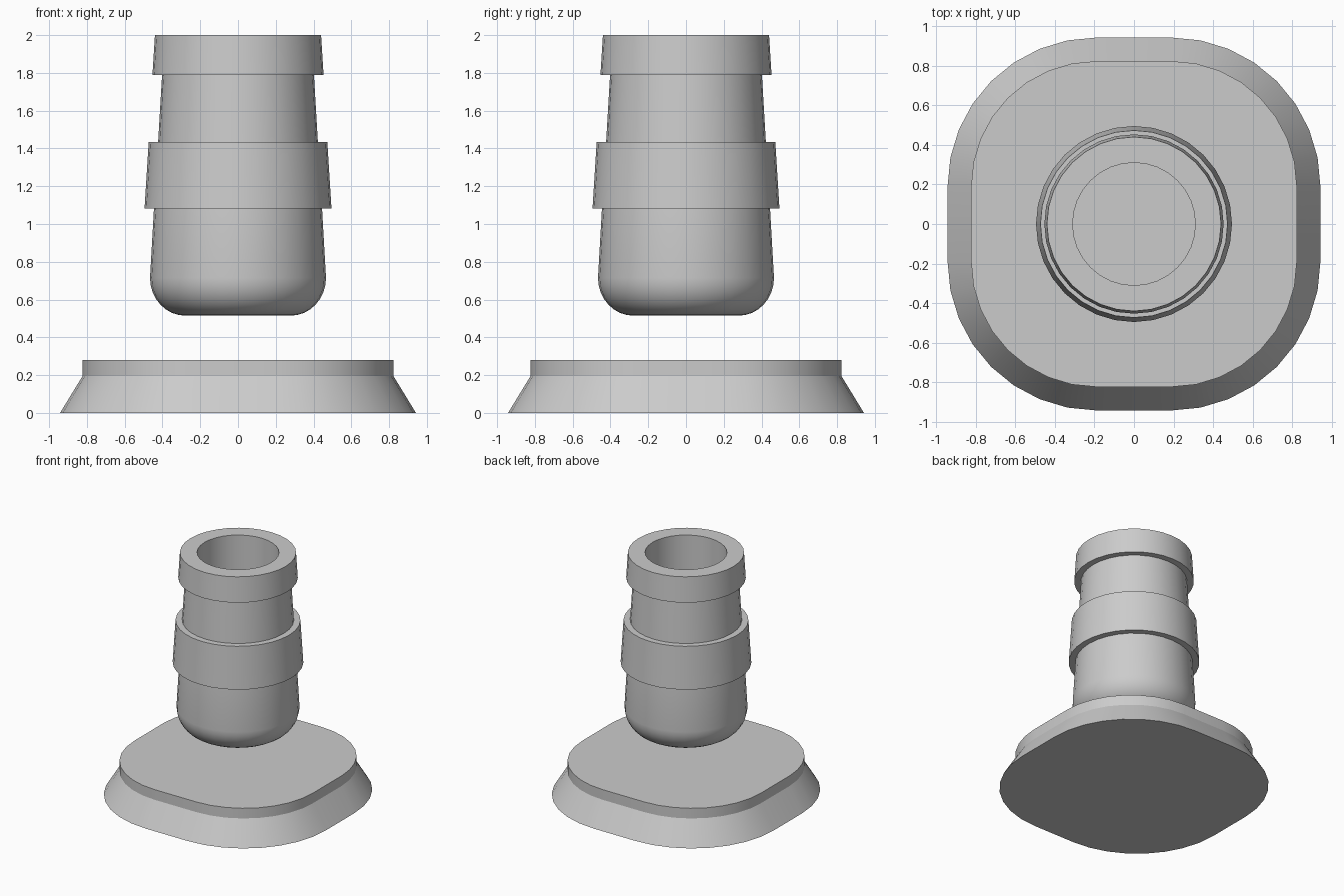
import bpy, bmesh
from math import sin, cos, pi, radians

if "Cube" in bpy.data.objects:
    bpy.data.objects.remove(bpy.data.objects["Cube"])


def finish(name, bm):
    bmesh.ops.recalc_face_normals(bm, faces=bm.faces)
    mesh = bpy.data.meshes.new(name)
    bm.to_mesh(mesh)
    bm.free()
    obj = bpy.data.objects.new(name, mesh)
    bpy.context.collection.objects.link(obj)
    bpy.ops.object.select_all(action='DESELECT')
    obj.select_set(True)
    bpy.context.view_layer.objects.active = obj
    bpy.ops.object.shade_smooth_by_angle(angle=radians(30))
    return obj


def skin(name, loops):
    """Bridge a stack of closed point loops and cap both ends."""
    bm = bmesh.new()
    rings = [[bm.verts.new(p) for p in loop] for loop in loops]
    n = len(rings[0])
    for a, b in zip(rings, rings[1:]):
        for i in range(n):
            j = (i + 1) % n
            bm.faces.new((a[i], a[j], b[j], b[i]))
    bm.faces.new(rings[0])
    bm.faces.new(rings[-1])
    return finish(name, bm)


def rounded_square(half, flat, z, steps=8):
    """Square outline with straight runs of +-flat and round corners."""
    r = half - flat
    pts = []
    for q, (sx, sy) in enumerate([(1, 1), (-1, 1), (-1, -1), (1, -1)]):
        for s in range(steps + 1):
            a = (q + s / steps) * pi / 2
            pts.append((sx * flat + r * cos(a), sy * flat + r * sin(a), z))
    return pts


def circle(r, z, n=32):
    return [(r * cos(2 * pi * i / n), r * sin(2 * pi * i / n), z) for i in range(n)]


# Base plate: flared skirt below a short upright edge
skin("base_plate", [rounded_square(h, 0.19, z)
                    for h, z in [(0.942, 0), (0.823, 0.195), (0.823, 0.28)]])

# Floating cup: rounded bottom, tapered wall, two raised bands, bored top
fillet = [(0.28 + 0.186 * sin(t * pi / 16), 0.715 - 0.2 * cos(t * pi / 16))
          for t in range(9)]
wall = [(0.445, 1.083), (0.495, 1.083), (0.473, 1.435), (0.423, 1.435),
        (0.402, 1.79), (0.453, 1.79), (0.44, 2.0)]
bore = [(0.31, 2.0), (0.31, 0.65)]
skin("banded_cup", [circle(r, z) for r, z in fillet + wall + bore])
